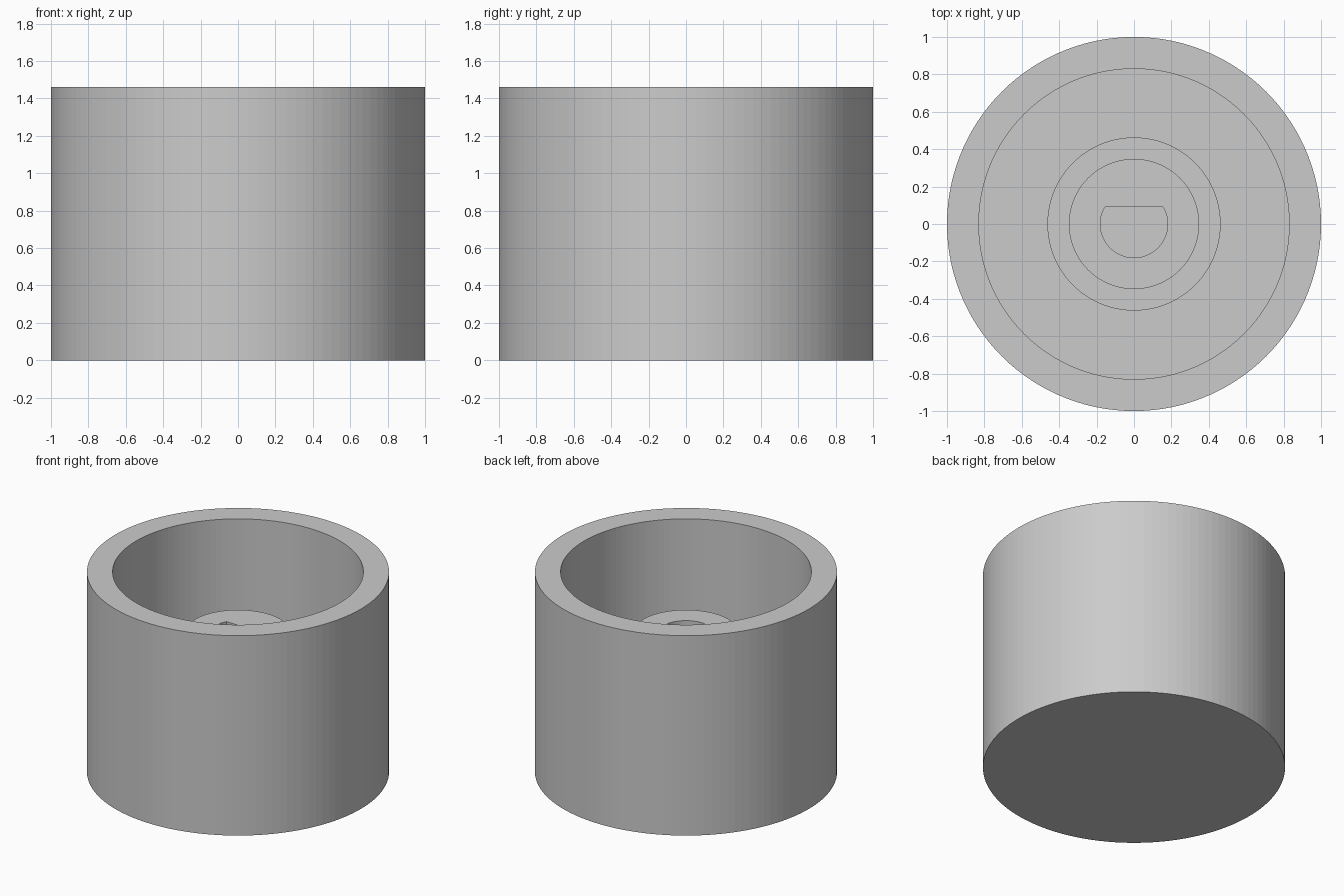
import bpy, bmesh, math

if "Cube" in bpy.data.objects:
    bpy.data.objects.remove(bpy.data.objects["Cube"])

SEGMENTS = 120
FLAT_Y = 0.09     # flat side of the D-shaped shaft hole

# (radius, height, is D-shaped) from the underside, over the rim, into the hole
PROFILE = [
    (1.00, 0.00, False), (1.00, 1.46, False),    # outer wall
    (0.83, 1.46, False), (0.83, 0.20, False),    # rim and cavity wall
    (0.463, 0.20, False), (0.463, 0.42, False),  # shoulder around the boss
    (0.348, 0.42, False), (0.348, 1.02, False),  # central boss
    (0.18, 1.02, True), (0.18, 0.20, True),      # shaft hole
]

grey = bpy.data.materials.new("grey plastic")
grey.diffuse_color = (0.6, 0.6, 0.6, 1.0)
grey.use_nodes = True
grey.node_tree.nodes["Principled BSDF"].inputs["Base Color"].default_value = grey.diffuse_color


def ring(bm, radius, z, d_shaped):
    verts = []
    for i in range(SEGMENTS):
        a = math.tau * i / SEGMENTS
        y = radius * math.sin(a)
        if d_shaped:
            y = min(y, FLAT_Y)
        verts.append(bm.verts.new((radius * math.cos(a), y, z)))
    return verts


# Turned knob body with an inner boss and a D-shaped socket
bm = bmesh.new()
rings = [ring(bm, *p) for p in PROFILE]
for a, b in zip(rings, rings[1:]):
    for i in range(SEGMENTS):
        j = (i + 1) % SEGMENTS
        bm.faces.new((a[i], a[j], b[j], b[i]))
bm.faces.new(rings[0][::-1])   # closed underside
bm.faces.new(rings[-1])        # bottom of the hole
bmesh.ops.recalc_face_normals(bm, faces=bm.faces[:])

mesh = bpy.data.meshes.new("knob_body")
bm.to_mesh(mesh)
bm.free()
mesh.materials.append(grey)
knob = bpy.data.objects.new("knob_body", mesh)
bpy.context.collection.objects.link(knob)
